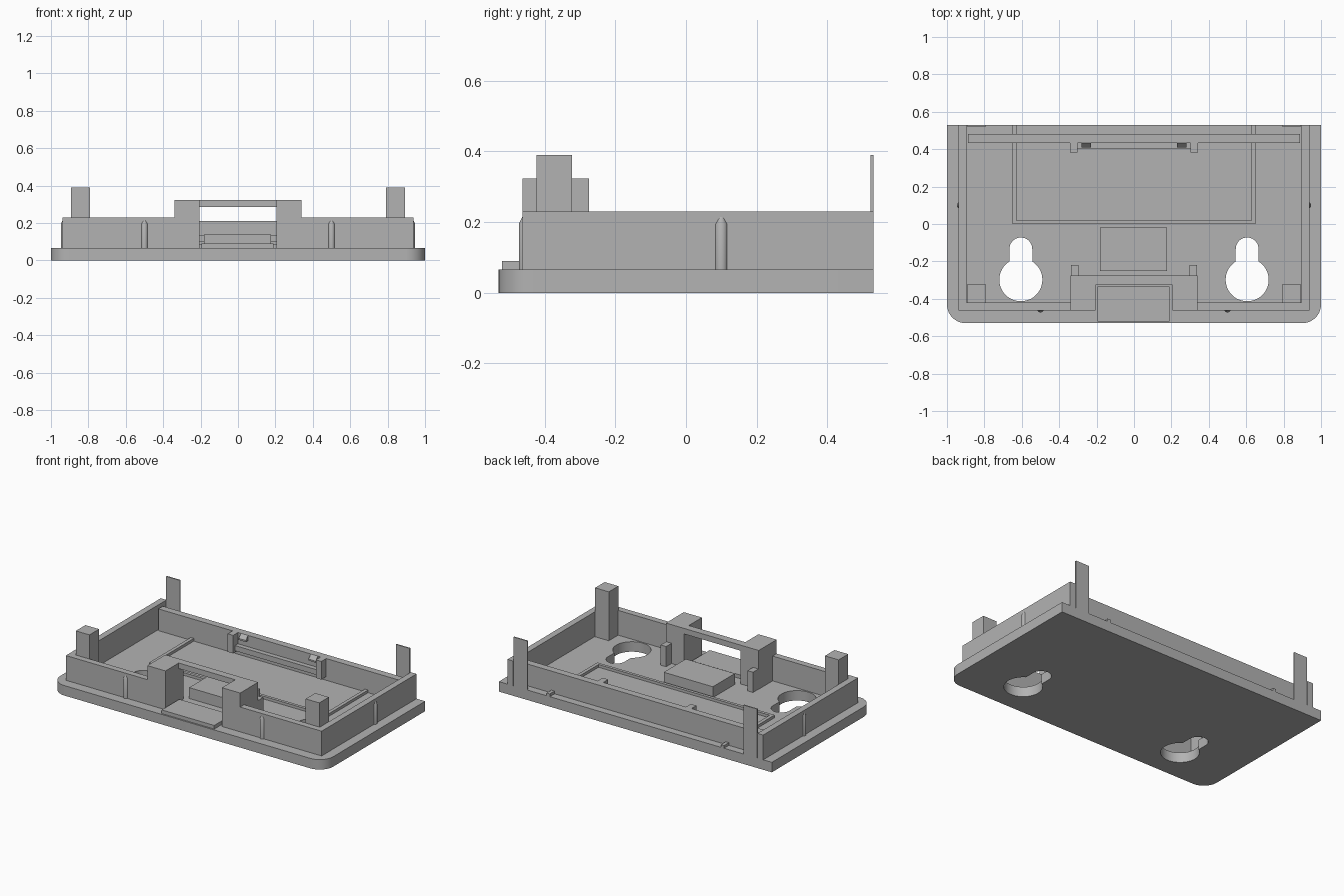
import bpy, bmesh
from math import sin, cos, pi, asin

cube = bpy.data.objects.get("Cube")
if cube:
    bpy.data.objects.remove(cube, do_unlink=True)

GREY = (0.45, 0.45, 0.45, 1)
mat = bpy.data.materials.new("plain grey plastic")
mat.use_nodes = True
mat.diffuse_color = GREY
mat.node_tree.nodes["Principled BSDF"].inputs["Base Color"].default_value = GREY

FLOOR, RIM = 0.066, 0.23      # top of the base plate, top of the walls
FRONT, BACK = -0.463, 0.53    # outer limits of the walls


def add(name, data):
    if not data.materials:
        data.materials.append(mat)
    ob = bpy.data.objects.new(name, data)
    bpy.context.collection.objects.link(ob)
    return ob


def smooth(ob):
    bpy.ops.object.select_all(action='DESELECT')
    ob.select_set(True)
    bpy.context.view_layer.objects.active = ob
    bpy.ops.object.shade_smooth_by_angle()


def box(name, x, y, z):
    bm = bmesh.new()
    bmesh.ops.create_cube(bm, size=1)
    for v in bm.verts:
        for i, (lo, hi) in enumerate((x, y, z)):
            v.co[i] = lo if v.co[i] < 0 else hi
    me = bpy.data.meshes.new(name)
    bm.to_mesh(me)
    bm.free()
    return add(name, me)


def pair(name, x, y, z):
    box("left_" + name, x, y, z)
    box("right_" + name, (-x[1], -x[0]), y, z)


def arc(cx, cy, r, a0, a1, n):
    return [(cx + r * cos(a0 + (a1 - a0) * i / n),
             cy + r * sin(a0 + (a1 - a0) * i / n)) for i in range(n + 1)]


def prism(name, outlines, z0, z1):
    """Extrude a filled outline; further outlines become holes."""
    cu = bpy.data.curves.new(name, 'CURVE')
    cu.dimensions, cu.fill_mode, cu.extrude = '2D', 'BOTH', (z1 - z0) / 2
    for pts in outlines:
        sp = cu.splines.new('POLY')
        sp.points.add(len(pts) - 1)
        for p, (x, y) in zip(sp.points, pts):
            p.co = (x, y, 0, 1)
        sp.use_cyclic_u = True
    tmp = bpy.data.objects.new(name, cu)
    bpy.context.collection.objects.link(tmp)
    deps = bpy.context.evaluated_depsgraph_get()
    me = bpy.data.meshes.new_from_object(tmp.evaluated_get(deps))
    bpy.data.objects.remove(tmp, do_unlink=True)
    bm = bmesh.new()
    bm.from_mesh(me)
    bmesh.ops.remove_doubles(bm, verts=bm.verts, dist=1e-5)
    bmesh.ops.translate(bm, verts=bm.verts, vec=(0, 0, (z0 + z1) / 2))
    bmesh.ops.recalc_face_normals(bm, faces=bm.faces)
    bm.to_mesh(me)
    bm.free()
    me.materials.clear()
    ob = add(name, me)
    smooth(ob)
    return ob


# Base plate with rounded front corners and two keyhole openings
def keyhole(cx):
    big, small, cy = 0.115, 0.061, -0.298
    a = asin(small / big)
    return (arc(cx, cy, big, pi / 2 + a, pi * 2.5 - a, 40)
            + arc(cx, -0.133, small, 0, pi, 20))


r = 0.1
outline = ([(1, BACK), (-1, BACK)]
           + arc(-1 + r, -BACK + r, r, pi, pi * 1.5, 12)
           + arc(1 - r, -BACK + r, r, pi * 1.5, pi * 2, 12))
prism("base_plate", [outline, keyhole(-0.605), keyhole(0.605)], 0, FLOOR)

# L-shaped walls, each running from the centre blocks round to the rear
t = 0.042
for side, s in (("left", 1), ("right", -1)):
    ell = [(0.34, FRONT), (0.937, FRONT), (0.937, BACK), (0.937 - t, BACK),
           (0.937 - t, FRONT + t), (0.34, FRONT + t)]
    prism(side + "_wall", [[(s * x, y) for x, y in ell]], FLOOR, RIM)

box("rear_wall", (-0.887, 0.887), (0.433, 0.48), (FLOOR, 0.21))

# Corner posts and thin rear tabs
pair("front_post", (0.792, 0.892), (-0.423, -0.323), (FLOOR, 0.39))
pair("rear_tab", (0.792, 0.892), (0.522, BACK), (FLOOR, 0.39))

# Centre bridge with its opening, and the hooks behind it
pair("bridge_block", (0.207, 0.34), (FRONT, -0.275), (FLOOR, 0.323))
box("bridge_bar", (-0.207, 0.207), (-0.325, -0.275), (0.286, 0.323))
pair("bridge_hook", (0.298, 0.338), (-0.275, -0.218), (FLOOR, 0.2))
box("front_ledge", (-0.195, 0.19), (-0.52, -0.335), (FLOOR, 0.09))
box("centre_block", (-0.183, 0.177), (-0.25, -0.02), (FLOOR, 0.138))

# Low rim around the rear compartment
pair("compartment_rib", (0.627, 0.65), (0.0, BACK), (FLOOR, 0.084))
box("compartment_front_rib", (-0.627, 0.627), (0.0, 0.02), (FLOOR, 0.084))

# Shelf, clips and snap wedges on the rear wall
box("rear_shelf", (-0.305, 0.305), (0.402, 0.433), (0.1, 0.135))
pair("rear_clip", (0.303, 0.343), (0.382, 0.433), (0.09, 0.21))
for side, s in (("left", 1), ("right", -1)):
    wedge = box(side + "_snap", sorted((s * 0.23, s * 0.282)),
                (0.41, 0.433), (0.175, 0.21))
    for v in wedge.data.vertices:
        if v.co.y < 0.42 and v.co.z > 0.2:
            v.co.z = 0.185


# Round snap ribs with pointed tops on the outside of the walls
def snap_rib(name, x, y):
    bm = bmesh.new()
    rings = []
    for z, k in ((FLOOR, 1), (0.195, 1), (0.22, 0.3)):
        rings.append([bm.verts.new((px, py, z))
                      for px, py in arc(x, y, 0.018 * k, 0, 2 * pi, 16)[:-1]])
    for lo, hi in zip(rings, rings[1:]):
        for i in range(16):
            j = (i + 1) % 16
            bm.faces.new((lo[i], lo[j], hi[j], hi[i]))
    bm.faces.new(rings[-1])
    bm.faces.new(rings[0][::-1])
    me = bpy.data.meshes.new(name)
    bm.to_mesh(me)
    bm.free()
    smooth(add(name, me))


for side, s in (("left", 1), ("right", -1)):
    snap_rib(side + "_front_snap_rib", s * 0.5, FRONT + 0.008)
    snap_rib(side + "_side_snap_rib", s * 0.929, 0.1)
